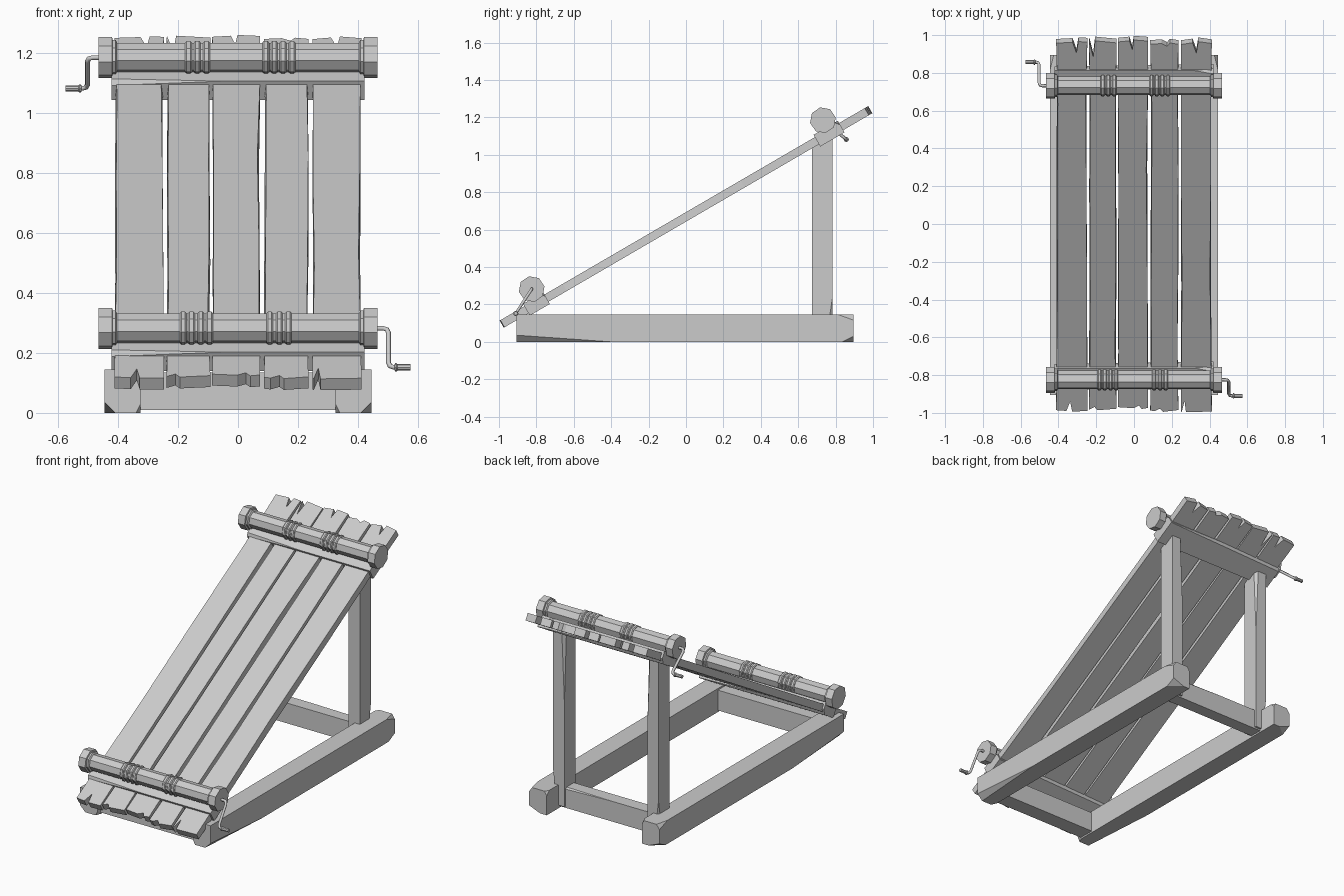
import bpy, bmesh, math, random
from mathutils import Vector, Matrix

if "Cube" in bpy.data.objects:
    bpy.data.objects.remove(bpy.data.objects["Cube"])

random.seed(4)
SLOPE = math.radians(30.2)
# Local bed frame: x across, y up the slope, z out of the bed
BED = Matrix.Translation((0, 0, 0.668)) @ Matrix.Rotation(SLOPE, 4, 'X')
BED_N = (BED.to_3x3() @ Vector((0, 0, 1))).normalized()


def finish(bm, name):
    bmesh.ops.recalc_face_normals(bm, faces=bm.faces)
    me = bpy.data.meshes.new(name)
    bm.to_mesh(me)
    bm.free()
    ob = bpy.data.objects.new(name, me)
    bpy.context.collection.objects.link(ob)
    return ob


def beam(name, lo, hi, chips=(), matrix=None):
    """Box between two corners, with chips cut off by (point, outward normal) planes."""
    bm = bmesh.new()
    bmesh.ops.create_cube(bm, size=1)
    lo, hi = Vector(lo), Vector(hi)
    for v in bm.verts:
        v.co = Vector([lo[i] + (v.co[i] + 0.5) * (hi[i] - lo[i]) for i in range(3)])
    for p, n in chips:
        bmesh.ops.bisect_plane(bm, geom=bm.verts[:] + bm.edges[:] + bm.faces[:],
                               plane_co=p, plane_no=n, clear_outer=True)
        bmesh.ops.holes_fill(bm, edges=[e for e in bm.edges if e.is_boundary])
    if matrix:
        bm.transform(matrix)
    return finish(bm, name)


def lathe(name, profile, sides, centre, turn=0.0):
    """Revolve (x, radius) points about a line parallel to x."""
    bm = bmesh.new()
    rings = []
    for x, r in profile:
        rings.append([bm.verts.new((centre[0] + x,
                      centre[1] + r * math.cos(turn + k * math.tau / sides),
                      centre[2] + r * math.sin(turn + k * math.tau / sides)))
                      for k in range(sides)])
    for a, b in zip(rings, rings[1:]):
        for k in range(sides):
            j = (k + 1) % sides
            bm.faces.new((a[k], a[j], b[j], b[k]))
    bm.faces.new(rings[0])
    bm.faces.new(rings[-1])
    return finish(bm, name)


def plank(name, x0, x1, s0, s1, notch0, notch1):
    """Board with ragged, split ends; notches are (fraction across, depth, width)."""
    w = x1 - x0

    def end(s, inward, notch):
        f, d, nw = notch
        c = x0 + f * w
        step = random.uniform(0.004, 0.018) * inward
        return [(x0, s + step), (c - nw, s + step * 0.4), (c, s + d * inward),
                (c + nw * 0.5, s), (x1, s + random.uniform(0, 0.015) * inward)]
    low = end(s0, 1, notch0)
    high = end(s1, -1, notch1)
    wob = lambda: random.uniform(0, 0.005)
    right = [(x1 - wob(), s) for s in (-0.75, -0.3, 0.35, 0.8)]
    left = [(x0 + wob(), s) for s in (0.75, 0.2, -0.4, -0.8)]
    bm = bmesh.new()
    base = [bm.verts.new((x, s, -0.022)) for x, s in low + right + high[::-1] + left]
    face = bm.faces.new(base)
    ext = bmesh.ops.extrude_face_region(bm, geom=[face])
    for v in [g for g in ext['geom'] if isinstance(g, bmesh.types.BMVert)]:
        v.co.z = 0.022
        if abs(v.co.y) < 0.9:      # worn upper edges
            v.co.x += (0.5 * (x0 + x1) - v.co.x) * random.uniform(0, 0.07)
    bm.transform(BED)
    return finish(bm, name)


# Bed planks
planks = [
    (-0.412, -0.247, -1.135, 1.130, (0.45, 0.06, 0.02), (0.65, 0.07, 0.02)),
    (-0.238, -0.092, -1.128, 1.135, (0.20, 0.02, 0.03), (0.15, 0.10, 0.02)),
    (-0.086, 0.074, -1.120, 1.140, (0.70, 0.02, 0.03), (0.48, 0.06, 0.015)),
    (0.086, 0.235, -1.138, 1.122, (0.35, 0.02, 0.03), (0.60, 0.02, 0.03)),
    (0.248, 0.412, -1.140, 1.130, (0.12, 0.07, 0.015), (0.50, 0.07, 0.02)),
]
for i, p in enumerate(planks):
    plank(f"bed_plank_{i + 1}", *p)

# Battens clamping the planks under each roller
for name, s, hw in (("lower_batten", -0.925, 0.062), ("upper_batten", 0.885, 0.075)):
    beam(name, (-0.422, s - hw, -0.036), (0.422, s + hw, 0.036),
         [((0.422, s + hw - 0.02, 0.036), (0.2, 1, 0.8)),
          ((-0.422, s - hw + 0.015, 0.036), (-0.04, -1, 0.9)),
          ((0.1, s + hw - 0.012, -0.036), (-0.03, 1, -1))], BED)

# Base side beams, posts
for side, label in ((-1, "left"), (1, "right")):
    xs = sorted((side * 0.325, side * 0.445))
    beam(f"base_beam_{label}", (xs[0], -0.905, 0), (xs[1], 0.895, 0.145),
         [((side * 0.445, -0.9, 0.035), (side * 1, -0.07, -1)),
          ((side * 0.445, 0.895, 0.03), (side * 0.4, 0.5, -1)),
          ((side * 0.425, 0.895, 0.145), (side * 1, 0.25, 0.7)),
          ((side * 0.335, -0.905, 0.01), (-side * 1, -0.4, -0.5)),
          ((side * 0.325, 0.895, 0.12), (-side * 1, 0.6, 0.6))])
    xs = sorted((side * 0.283, side * 0.36))
    beam(f"rear_post_{label}", (xs[0], 0.675, 0.02), (xs[1], 0.782, 1.2),
         [(BED.translation - BED_N * 0.01, BED_N),
          ((side * 0.36, 0.77, 0.15), (side * 1, 0.8, -0.12)),
          ((side * 0.283, 0.78, 0.7), (-side * 1, 0.9, 0.04))])

# Base cross beams
beam("base_cross_front", (-0.335, -0.875, 0.01), (0.335, -0.775, 0.135))
beam("base_cross_rear", (-0.335, 0.69, 0.01), (0.335, 0.77, 0.135),
     [((0.3, 0.76, 0.135), (0.03, 1, 1))])

# Rollers with end caps, rope coils and cranks
half = [(0.466, 0.07), (0.42, 0.07), (0.418, 0.06), (0.408, 0.06), (0.403, 0.05)]
roller_profile = [(-x, r) for x, r in half] + half[::-1]


def crank(name, centre, side, dy, dz):
    path = [(0.44, 0), (0.485, 0), (0.497, 0.03), (0.502, 0.12),
            (0.502, 0.88), (0.507, 0.97), (0.520, 1), (0.535, 1)]
    cu = bpy.data.curves.new(name, 'CURVE')
    cu.dimensions = '3D'
    cu.bevel_depth = 0.0085
    cu.bevel_resolution = 1
    cu.use_fill_caps = True
    sp = cu.splines.new('POLY')
    sp.points.add(len(path) - 1)
    for pt, (x, t) in zip(sp.points, path):
        pt.co = (side * x, centre[1] + t * dy, centre[2] + t * dz, 1)
    ob = bpy.data.objects.new(name, cu)
    bpy.context.collection.objects.link(ob)
    bpy.ops.object.select_all(action='DESELECT')
    ob.select_set(True)
    bpy.context.view_layer.objects.active = ob
    bpy.ops.object.convert(target='MESH')
    grip = [(0.522, 0.009), (0.524, 0.014), (0.529, 0.014), (0.532, 0.0105), (0.575, 0.0105)]
    lathe(name + "_grip", [(side * x, r) for x, r in grip], 8,
          (0, centre[1] + dy, centre[2] + dz))


rollers = [
    ("lower", (0, -0.825, 0.282), (-0.183, -0.155, -0.124, -0.095, 0.106, 0.138, 0.168),
     1, -0.085, -0.13),
    ("upper", (0, 0.732, 1.185), (-0.165, -0.136, -0.105, 0.093, 0.121, 0.15, 0.18),
     -1, 0.125, -0.103),
]
for label, c, coils, side, dy, dz in rollers:
    lathe(f"{label}_roller", roller_profile, 8, c, math.radians(12))
    for i, x in enumerate(coils):
        lathe(f"{label}_rope_coil_{i + 1}",
              [(x - 0.012, 0.044), (x - 0.011, 0.052), (x - 0.006, 0.057),
               (x + 0.006, 0.057), (x + 0.011, 0.052), (x + 0.012, 0.044)],
              8, c, math.radians(12))
    crank(f"{label}_crank", c, side, dy, dz)
